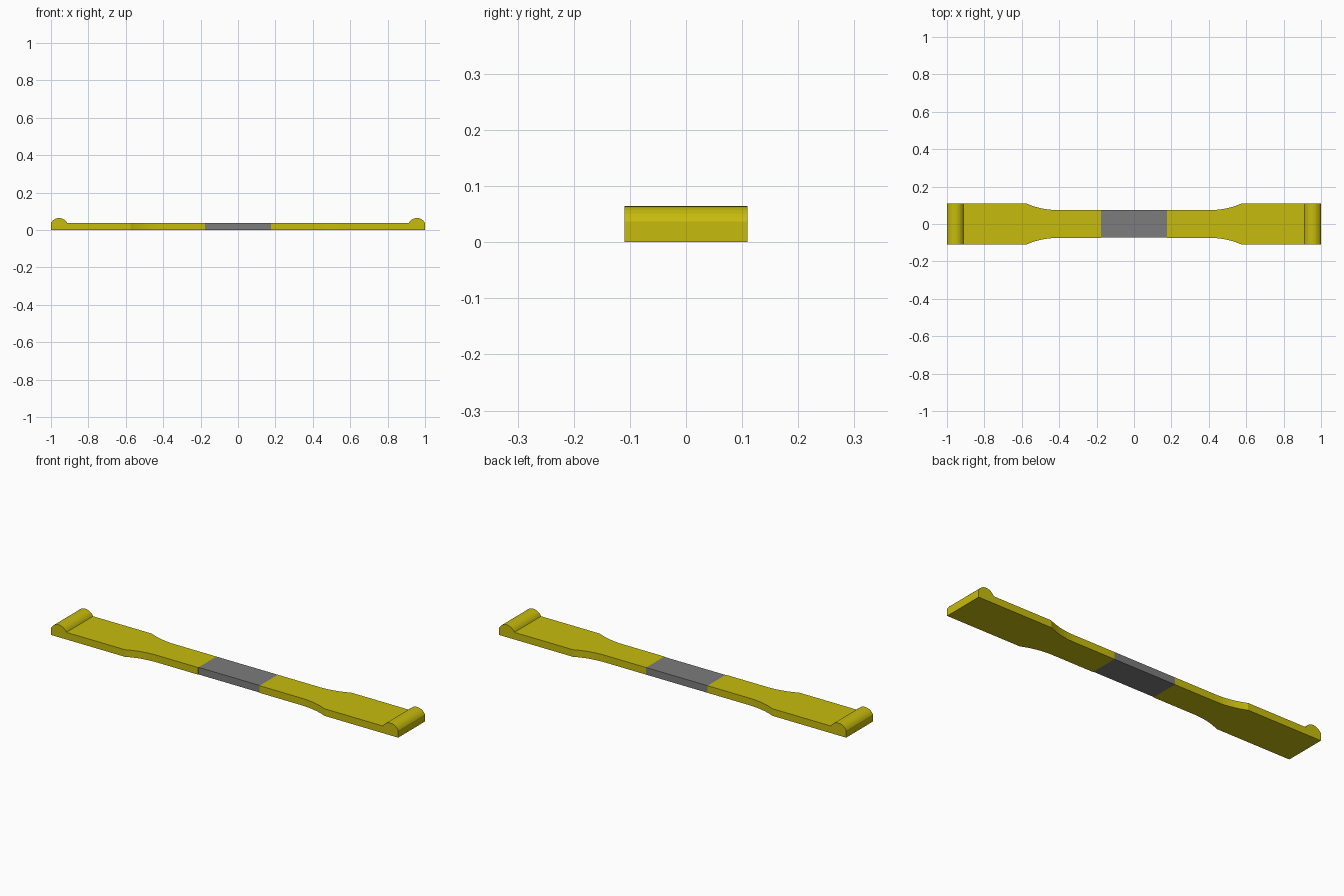
import bpy, bmesh
from math import sin, cos, asin, radians
from mathutils import Vector

if "Cube" in bpy.data.objects:
    bpy.data.objects.remove(bpy.data.objects["Cube"])


def material(name, colour):
    m = bpy.data.materials.new(name)
    m.use_nodes = True
    m.diffuse_color = colour
    m.node_tree.nodes["Principled BSDF"].inputs["Base Color"].default_value = colour
    return m


yellow = material("strap yellow", (0.57, 0.50, 0.004, 1))
grey = material("grip grey", (0.20, 0.20, 0.20, 1))


def prism(name, outline, sweep, mat):
    """Extrude a closed outline along the sweep vector."""
    bm = bmesh.new()
    face = bm.faces.new([bm.verts.new(p) for p in outline])
    new = bmesh.ops.extrude_face_region(bm, geom=[face])["geom"]
    bmesh.ops.translate(bm, vec=Vector(sweep),
                        verts=[v for v in new if isinstance(v, bmesh.types.BMVert)])
    bmesh.ops.recalc_face_normals(bm, faces=bm.faces[:])
    mesh = bpy.data.meshes.new(name)
    bm.to_mesh(mesh)
    bm.free()
    mesh.materials.append(mat)
    ob = bpy.data.objects.new(name, mesh)
    bpy.context.collection.objects.link(ob)
    return ob


THICK, WIDE, NARROW = 0.037, 0.11, 0.075
GRIP, NECK, SHOULDER = 0.177, 0.415, 0.575

# Concave arc that flares the neck out to the full width
run, rise = SHOULDER - NECK, WIDE - NARROW
radius = (run ** 2 + rise ** 2) / (2 * rise)
sweep_angle = asin(run / radius)
flare = [(NECK + radius * sin(sweep_angle * i / 8),
          NARROW + radius * (1 - cos(sweep_angle * i / 8))) for i in range(9)]
edge = [(GRIP, NARROW)] + flare + [(1, WIDE)]

# Rounded ridge across each end
ridge_half, ridge_rise = 0.044, 0.0275
ridge_r = (ridge_half ** 2 + ridge_rise ** 2) / (2 * ridge_rise)
span = asin(ridge_half / ridge_r)
ridge = [(1 - ridge_half + ridge_r * sin(span * (i / 6 - 1)),
          THICK + ridge_rise - ridge_r * (1 - cos(span * (i / 6 - 1))))
         for i in range(13)]

for side, s in (("left", 1), ("right", -1)):
    outline = [(s * x, y, 0) for x, y in edge] + [(s * x, -y, 0) for x, y in reversed(edge)]
    prism(side + "_paddle", outline, (0, 0, THICK), yellow)
    prism(side + "_end_ridge", [(s * x, -WIDE, z) for x, z in ridge], (0, 2 * WIDE, 0), yellow)

# Plain grip in the middle
prism("centre_grip", [(-GRIP, -0.072, 0), (GRIP, -0.072, 0), (GRIP, NARROW, 0),
                      (-GRIP, NARROW, 0)], (0, 0, THICK), grey)
